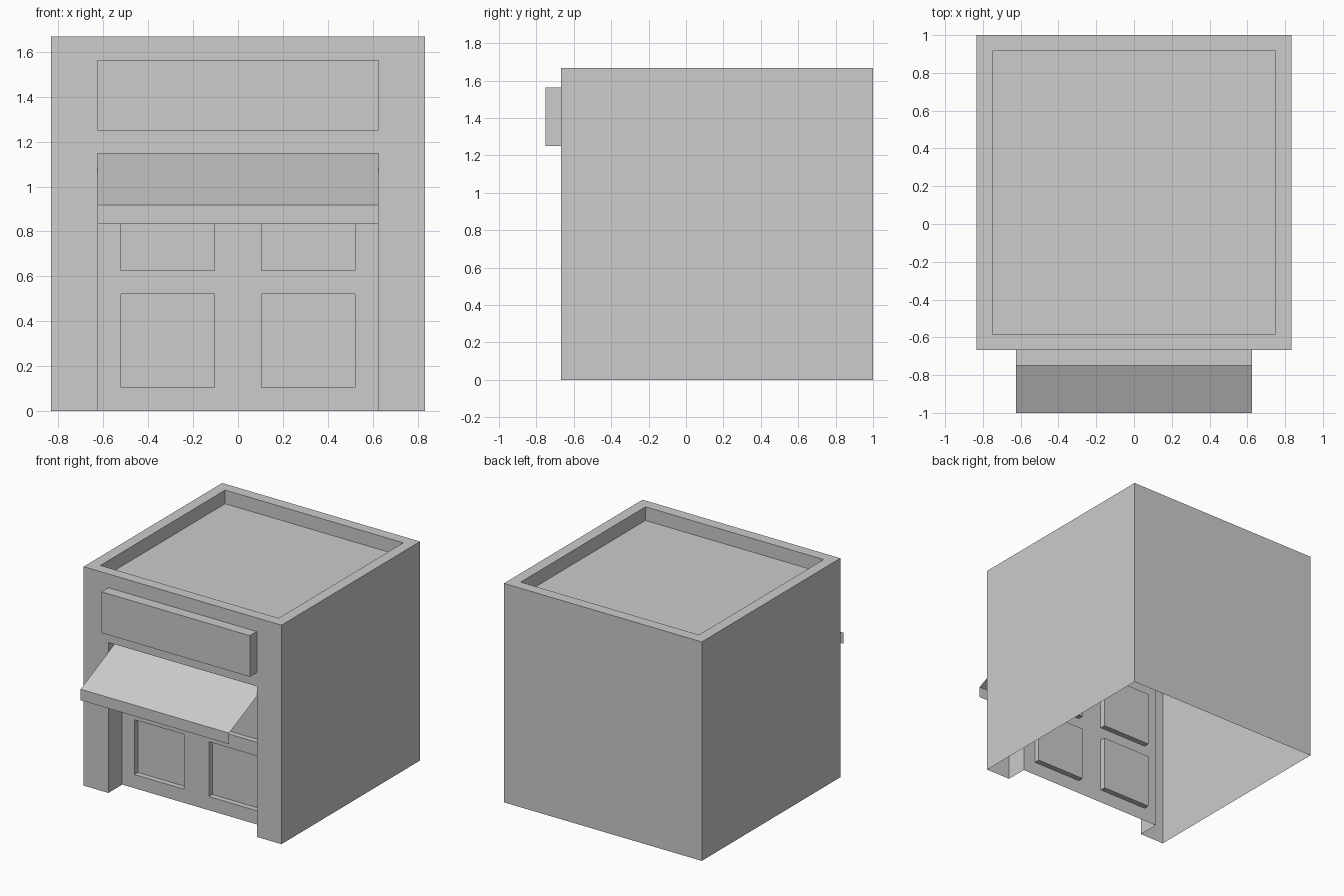
import bpy
import bmesh
from mathutils import Matrix, Vector

old = bpy.data.objects.get("Cube")
if old:
    bpy.data.objects.remove(old, do_unlink=True)

# One plain grey for the whole shop
LINEAR_GREY = (0.604, 0.604, 0.604, 1.0)
grey = bpy.data.materials.new("plain_grey")
grey.use_nodes = True
grey.diffuse_color = LINEAR_GREY
grey.node_tree.nodes["Principled BSDF"].inputs["Base Color"].default_value = LINEAR_GREY

HALF, HEIGHT = 0.833, 1.667          # building half width and height
FRONT, BACK = -0.667, 1.0            # building depth range
OPEN_X, OPEN_Z = 0.625, 1.146        # shopfront opening
RECESS = 0.167
SHOP_Y = FRONT + RECESS


def finish(name, bm):
    mesh = bpy.data.meshes.new(name)
    bm.to_mesh(mesh)
    bm.free()
    mesh.materials.append(grey)
    obj = bpy.data.objects.new(name, mesh)
    bpy.context.collection.objects.link(obj)
    return obj


def box(x, y, z):
    """Box from three (low, high) ranges."""
    bm = bmesh.new()
    bmesh.ops.create_cube(bm, size=1)
    for v in bm.verts:
        v.co = [r[0] if c < 0 else r[1] for c, r in zip(v.co, (x, y, z))]
    return bm


def pick(bm, test):
    bm.normal_update()
    return [f for f in bm.faces if test(f.calc_center_median(), f.normal)]


def cut(bm, test, axis, values):
    """Slice only the chosen faces at each value along one axis."""
    normal = Vector((axis == "x", 0, axis == "z"))
    for value in values:
        faces = pick(bm, test)
        geom = faces + list({e for f in faces for e in f.edges})
        geom += list({v for f in faces for v in f.verts})
        bmesh.ops.bisect_plane(bm, geom=geom, plane_co=normal * value, plane_no=normal)


def push(bm, faces, offset):
    """Extrude each face on its own by the offset."""
    caps = bmesh.ops.extrude_discrete_faces(bm, faces=faces)["faces"]
    for f in caps:
        bmesh.ops.translate(bm, verts=f.verts[:], vec=offset)
    return caps


# Building shell, open underneath
bm = box((-HALF, HALF), (FRONT, BACK), (0, HEIGHT))
bmesh.ops.delete(bm, geom=pick(bm, lambda c, n: n.z < -0.9), context="FACES_ONLY")

# Parapet around a sunken roof
roof = pick(bm, lambda c, n: n.z > 0.9)
bmesh.ops.inset_region(bm, faces=roof, thickness=0.083, use_even_offset=True)
push(bm, roof, (0, 0, -0.104))


# Recessed shopfront
def on_front(c, n):
    return n.y < -0.9 and abs(c.y - FRONT) < 0.01


def on_shop(c, n):
    return n.y < -0.9 and abs(c.y - SHOP_Y) < 0.01


cut(bm, on_front, "x", (-OPEN_X, OPEN_X))
cut(bm, lambda c, n: on_front(c, n) and abs(c.x) < 0.1, "z", (OPEN_Z,))
opening = pick(bm, lambda c, n: on_front(c, n) and abs(c.x) < 0.1 and c.z < OPEN_Z)
push(bm, opening, (0, RECESS, 0))
sill = [f for f in bm.faces if all(v.co.z < 0.001 for v in f.verts)]
bmesh.ops.delete(bm, geom=sill, context="FACES_ONLY")

# Four sunken panels in the shopfront
cut(bm, on_shop, "x", (-0.521, -0.104, 0.104, 0.521))
cut(bm, on_shop, "z", (0.104, 0.521, 0.625, 1.042))
panels = pick(bm, lambda c, n: on_shop(c, n) and 0.2 < abs(c.x) < 0.5
              and (0.2 < c.z < 0.5 or 0.7 < c.z < 1.0))
push(bm, panels, (0, 0.042, 0))
finish("building", bm)

# Sign board
finish("sign_board", box((-OPEN_X, OPEN_X), (FRONT - 0.083, FRONT), (1.25, 1.563)))

# Awning: a thin sheet with a hanging front edge
bm = bmesh.new()
profile = [(SHOP_Y, OPEN_Z), (-1.0, 0.917), (-1.0, 0.833)]
rows = [[bm.verts.new((x, y, z)) for x in (-OPEN_X, OPEN_X)] for y, z in profile]
for upper, lower in zip(rows, rows[1:]):
    bm.faces.new((upper[0], lower[0], lower[1], upper[1]))
finish("awning", bm)
